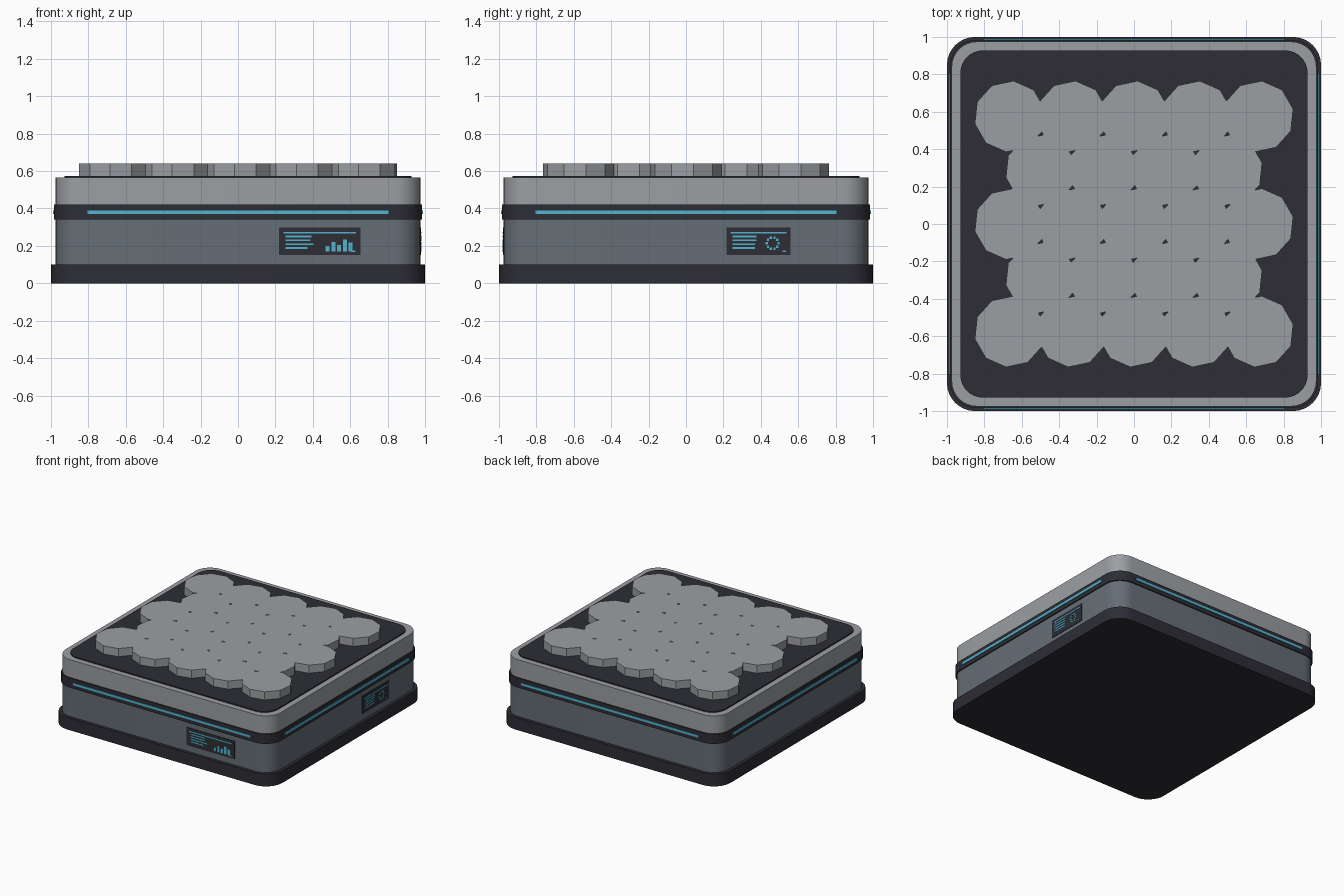
import bpy, bmesh, math
from mathutils import Matrix, Vector

if "Cube" in bpy.data.objects:
    bpy.data.objects.remove(bpy.data.objects["Cube"], do_unlink=True)


def material(name, rgb):
    m = bpy.data.materials.new(name)
    m.use_nodes = True
    m.diffuse_color = (*rgb, 1)
    m.node_tree.nodes["Principled BSDF"].inputs["Base Color"].default_value = (*rgb, 1)
    return m


DARK = material("charcoal", (0.026, 0.026, 0.036))
SLATE = material("slate grey", (0.13, 0.155, 0.18))
SILVER = material("light grey", (0.33, 0.345, 0.365))
CYAN = material("cyan glow", (0.09, 0.46, 0.63))


def finish(name, bm, mat, smooth=False):
    bmesh.ops.recalc_face_normals(bm, faces=bm.faces)
    mesh = bpy.data.meshes.new(name)
    bm.to_mesh(mesh)
    bm.free()
    mesh.materials.append(mat)
    ob = bpy.data.objects.new(name, mesh)
    bpy.context.collection.objects.link(ob)
    if smooth:
        bpy.ops.object.select_all(action='DESELECT')
        ob.select_set(True)
        bpy.context.view_layer.objects.active = ob
        bpy.ops.object.shade_smooth_by_angle(angle=math.radians(35))
    return ob


def rounded_slab(name, half, radius, z0, z1, mat, steps=8):
    bm = bmesh.new()
    verts = []
    for corner in range(4):
        mid = math.pi / 4 + corner * math.pi / 2
        cx = math.copysign(half - radius, math.cos(mid))
        cy = math.copysign(half - radius, math.sin(mid))
        for i in range(steps + 1):
            a = (corner + i / steps) * math.pi / 2
            verts.append(bm.verts.new((cx + radius * math.cos(a), cy + radius * math.sin(a), z0)))
    face = bm.faces.new(verts)
    ext = bmesh.ops.extrude_face_region(bm, geom=[face], use_keep_orig=True)
    top = [v for v in ext["geom"] if isinstance(v, bmesh.types.BMVert)]
    bmesh.ops.translate(bm, verts=top, vec=(0, 0, z1 - z0))
    return finish(name, bm, mat, True)


def add_box(bm, x0, x1, y0, y1, z0, z1):
    m = Matrix.Translation(((x0 + x1) / 2, (y0 + y1) / 2, (z0 + z1) / 2))
    bmesh.ops.create_cube(bm, size=1, matrix=m @ Matrix.Diagonal((x1 - x0, y1 - y0, z1 - z0, 1)))


def side_plates(name, rects, outer, mat, turn=0):
    """Thin plates on the front, turned by quarter turns to the other sides."""
    bm = bmesh.new()
    for x0, x1, z0, z1 in rects:
        add_box(bm, x0, x1, -outer, -outer + 0.009, z0, z1)
    bm.transform(Matrix.Rotation(turn * math.pi / 2, 4, 'Z'))
    return finish(name, bm, mat)


# Stacked housing
rounded_slab("base_plinth", 1.0, 0.15, 0, 0.10, DARK)
rounded_slab("lower_body", 0.975, 0.135, 0.10, 0.34, SLATE)
rounded_slab("middle_band", 0.984, 0.14, 0.34, 0.42, DARK)
rounded_slab("upper_body", 0.975, 0.135, 0.42, 0.565, SILVER)
rounded_slab("top_plate", 0.928, 0.12, 0.56, 0.574, DARK)

# Light strip on each side
for turn, side in enumerate(("front", "left", "back", "right")):
    side_plates(side + "_light_strip", [(-0.805, 0.805, 0.37, 0.39)], 0.989, CYAN, turn)

# Staggered rows of ten-sided studs
SPACING = 0.332
bm = bmesh.new()
for row in range(5):
    count = 5 - row % 2
    for col in range(count):
        x = (col - (count - 1) / 2) * SPACING
        y = (row - 2) * SPACING * math.sqrt(3) / 2
        m = Matrix.Translation((x, y, 0.605)) @ Matrix.Rotation(math.radians(30), 4, 'Z')
        bmesh.ops.create_cone(bm, cap_ends=True, segments=10, radius1=0.191,
                              radius2=0.191, depth=0.07, matrix=m)
finish("top_studs", bm, SILVER)


def text_lines(left, widths):
    return [(left, left + w, 0.246 - 0.0205 * i, 0.255 - 0.0205 * i)
            for i, w in enumerate(widths)]


# Front display with bar chart
side_plates("front_display", [(0.22, 0.655, 0.15, 0.297)], 0.979, DARK)
marks = [(0.243, 0.63, 0.266, 0.275), (0.605, 0.628, 0.166, 0.174)]
marks += text_lines(0.254, (0.14, 0.134, 0.15, 0.118))
for i, top in enumerate((0.2, 0.222, 0.205, 0.233, 0.217)):
    x = 0.468 + 0.031 * i
    marks.append((x, x + 0.021, 0.17, top))
side_plates("front_display_marks", marks, 0.981, CYAN)

# Right display with dotted ring
side_plates("right_display", [(0.217, 0.56, 0.15, 0.297)], 0.979, DARK, 1)
marks = [(0.238, 0.537, 0.266, 0.275), (0.516, 0.534, 0.166, 0.174)]
marks += text_lines(0.248, (0.13, 0.13, 0.122, 0.122))
for i in range(10):
    a = i * math.tau / 10
    x, z = 0.463 + 0.031 * math.cos(a), 0.214 + 0.031 * math.sin(a)
    marks.append((x - 0.006, x + 0.006, z - 0.006, z + 0.006))
side_plates("right_display_marks", marks, 0.981, CYAN, 1)
